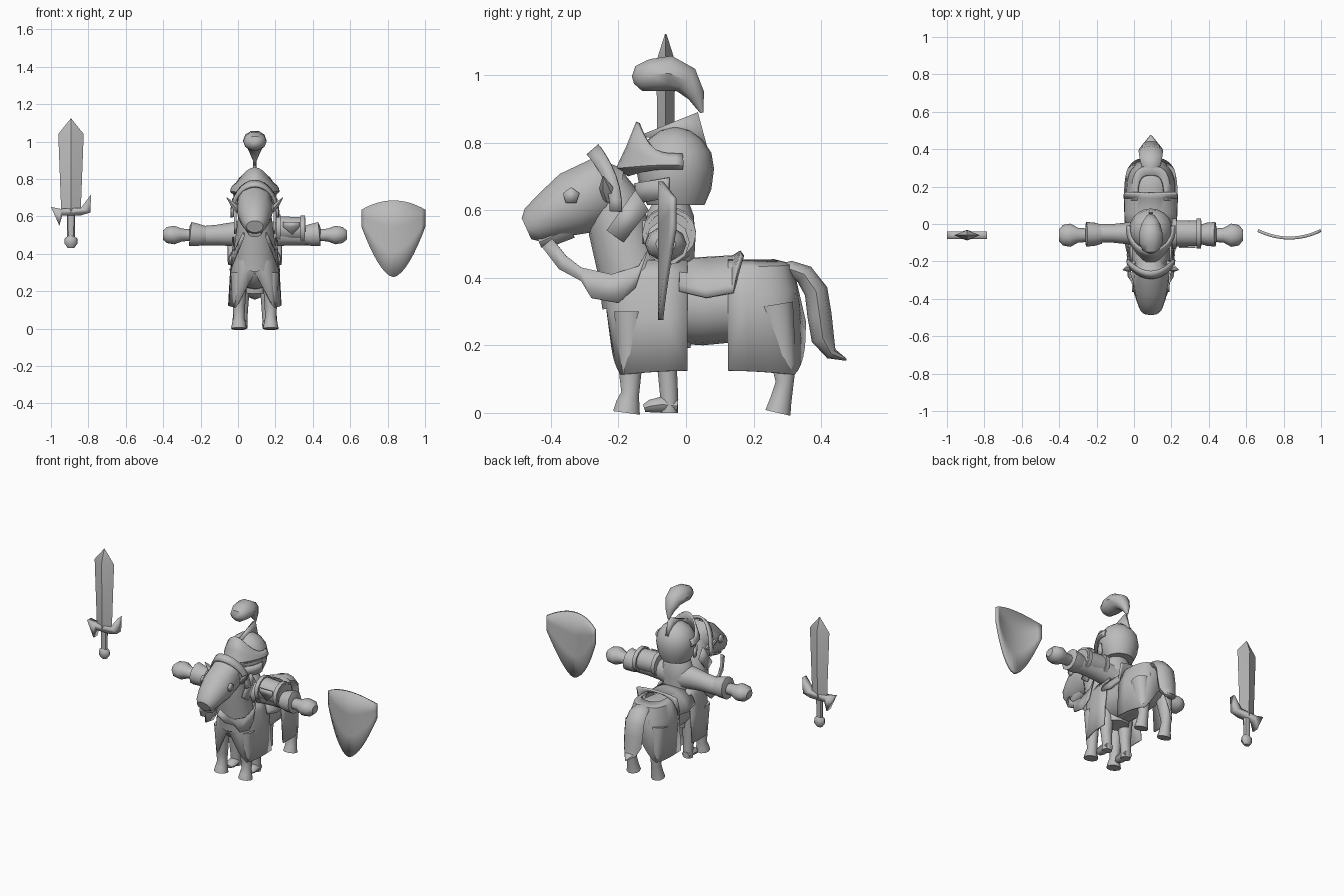
import bpy, bmesh, math
from mathutils import Vector

CX = 0.09  # centre line of horse and rider
X, Y, Z = Vector((1, 0, 0)), Vector((0, 1, 0)), Vector((0, 0, 1))
grey = bpy.data.materials.new("plain_grey")
grey.diffuse_color = (0.5, 0.5, 0.5, 1)


def finish(name, bm, thick=0.0, angle=40):
    bmesh.ops.recalc_face_normals(bm, faces=bm.faces)
    me = bpy.data.meshes.new(name)
    bm.to_mesh(me)
    bm.free()
    me.materials.append(grey)
    ob = bpy.data.objects.new(name, me)
    bpy.context.collection.objects.link(ob)
    if thick:
        mod = ob.modifiers.new("thickness", 'SOLIDIFY')
        mod.thickness, mod.offset = thick, 0
    bpy.ops.object.select_all(action='DESELECT')
    ob.select_set(True)
    bpy.context.view_layer.objects.active = ob
    bpy.ops.object.shade_smooth_by_angle(angle=math.radians(angle))
    return ob


def loft(name, rings, n=12, side=X, angle=40):
    """rings: (x, y, z, half size along side, half size across)"""
    bm = bmesh.new()
    c = [Vector(r[:3]) for r in rings]
    loops = []
    for i, r in enumerate(rings):
        t = (c[min(i + 1, len(c) - 1)] - c[max(i - 1, 0)]).normalized()
        nrm = t.cross(side).normalized()
        loops.append([bm.verts.new(c[i] + side * r[3] * math.cos(a) + nrm * r[4] * math.sin(a))
                      for a in (k * math.tau / n for k in range(n))])
    for p, q in zip(loops, loops[1:]):
        for k in range(n):
            bm.faces.new((p[k], p[(k + 1) % n], q[(k + 1) % n], q[k]))
    bm.faces.new(loops[0])
    bm.faces.new(loops[-1])
    return finish(name, bm, angle=angle)


def mid(rings):
    return [(CX, *r) for r in rings]


def sheet(name, rows, thick):
    bm = bmesh.new()
    vs = [[bm.verts.new(p) for p in r] for r in rows]
    for p, q in zip(vs, vs[1:]):
        for k in range(len(p) - 1):
            bm.faces.new((p[k], p[k + 1], q[k + 1], q[k]))
    return finish(name, bm, thick)


def plate(name, pts, thick):
    bm = bmesh.new()
    bm.faces.new([bm.verts.new(p) for p in pts])
    return finish(name, bm, thick)


# Horse body, neck, head
loft("horse_body", mid([(-.21, .36, .06, .07), (-.17, .35, .1, .11), (-.1, .33, .12, .12), (.05, .315, .115, .115),
                        (.2, .33, .125, .115), (.28, .335, .11, .1), (.325, .34, .06, .06)]), 16)
loft("horse_neck", mid([(-.14, .33, .115, .11), (-.165, .44, .11, .1), (-.2, .55, .095, .09),
                        (-.22, .64, .085, .08), (-.235, .7, .06, .05)]), 16)
loft("horse_head", mid([(-.19, .655, .06, .07), (-.25, .66, .1, .1), (-.33, .62, .095, .1),
                        (-.4, .585, .08, .075), (-.45, .555, .062, .058), (-.472, .545, .045, .035)]), 14)
loft("horse_jaw", mid([(-.34, .545, .04, .03), (-.4, .52, .045, .028), (-.435, .505, .035, .018)]), 10)
loft("horse_tail", mid([(.27, .42, .03, .02), (.31, .425, .05, .025), (.35, .41, .06, .03), (.385, .36, .065, .035),
                        (.395, .29, .065, .036), (.405, .22, .06, .034), (.43, .175, .04, .018), (.475, .157, .004, .003)]), 8)

for s in (-1, 1):
    x = CX + s * .085
    # Legs with hooves
    loft("front_leg", [(x, -.165, .3, .045, .05), (x, -.165, .12, .033, .035), (x, -.165, .06, .03, .028),
                       (x, -.172, .03, .036, .036), (x, -.176, 0, .042, .042)], 10)
    loft("rear_leg", [(x, .26, .32, .05, .06), (x, .29, .14, .035, .038), (x, .292, .09, .03, .028),
                      (x, .28, .035, .035, .034), (x, .272, 0, .042, .04)], 10)
    # Rider legs and boots
    x = CX + s * .07
    loft("rider_leg", [(x, -.06, .3, .05, .05), (x, -.055, .12, .035, .03), (x, -.05, .05, .03, .028),
                       (x, -.05, 0, .03, .027)], 10)
    loft("rider_boot", [(x, -.025, .02, .026, .02), (x, -.07, .025, .032, .025), (x, -.105, .02, .032, .02),
                        (x, -.124, .014, .018, .012)], 10)
    # Horse ears, eyes, neck plates
    x = CX + s * .09
    loft("horse_ear", [(x, -.22, .63, .025, .015), (CX + s * .12, -.235, .665, .022, .015),
                       (CX + s * .15, -.245, .7, .002, .002)], 6, Y)
    plate("horse_eye", [(CX + s * .096, -.34 + .026 * math.cos(a), .642 + .026 * math.sin(a))
                        for a in (math.radians(90 + 72 * k) for k in range(5))], .009)
    plate("neck_plate", [(CX + s * .105, y, z) for y, z in
                         ((-.235, .54), (-.15, .66), (-.11, .6), (-.185, .505))], .012)
    # Reins from mouth to hands
    top = [(.06, -.395, .515), (.085, -.355, .465), (.1, -.31, .43), (.115, -.22, .41), (.118, -.14, .435), (.115, -.11, .49)]
    low = [(.06, -.425, .49), (.085, -.375, .425), (.1, -.31, .39), (.12, -.28, .34), (.125, -.2, .325), (.12, -.15, .37)]
    sheet("rein", [[(CX + s * p[0], p[1], p[2]) for p in r] for r in (top, low)], .008)
    # Rider arm, cuff, fist
    arm = lambda d, y, z, a, b: (CX + s * d, y, z, a, b)
    loft("rider_arm", [arm(.02, -.05, .5, .075, .08), arm(.11, -.05, .505, .06, .065), arm(.2, -.05, .5, .05, .055),
                       arm(.31, -.05, .495, .05, .05)], 12, Y)
    loft("glove_cuff", [arm(.26, -.055, .5, .05, .05), arm(.3, -.055, .5, .062, .062),
                        arm(.345, -.055, .505, .066, .068), arm(.35, -.055, .505, .04, .04)], 10, Y)
    loft("fist", [arm(.33, -.06, .5, .035, .032), arm(.39, -.06, .5, .04, .036), arm(.43, -.06, .5, .062, .052),
                  arm(.47, -.06, .5, .055, .045), arm(.492, -.06, .5, .03, .025)], 10, Y)

# Browband tilted over the horse's forehead
sheet("browband", [[(CX + r * math.sin(a), -.225 - .065 * math.cos(a) ** 2 + dy, .61 + (.15 + dz) * math.cos(a))
                    for a in (math.radians(-95 + 190 * k / 16) for k in range(17))]
                   for r, dy, dz in ((.12, 0, 0), (.125, .035, .03))], .014)


# Cloth covering, open below at the front or back
def cloth(name, y0, length, rows, arch):
    out = []
    for f, w, l in rows:
        row = []
        for k in range(29):
            a = math.radians(-90 + 180 * k / 28)
            sn, cs = math.sin(a), max(0, math.cos(a))
            x = w * math.copysign(abs(sn) ** .65, sn)
            low = .125 - .015 * cs + arch * max(0, 1 - abs(x) / .1) * (cs > .4)
            row.append((CX + x, y0 + length * l * cs ** .6, .45 + (low - .45) * f))
        out.append(row)
    sheet(name, out, .01)


cloth("front_cloth", .005, -.235, ((0, .09, 1.0), (.15, .115, 1.05), (.5, .127, 1.03), (1, .138, .96)), .19)
cloth("rear_cloth", .125, .225, ((0, .07, .6), (.06, .1, .8), (.3, .125, .87), (1, .138, 1)), .16)

# Saddle blanket with raised back
sheet("saddle", [[(CX + w * math.sin(a), y, zb + (zt - zb) * math.cos(a))
                  for a in (math.radians(-90 + 180 * k / 16) for k in range(17))]
                 for y, w, zt, zb in ((-.02, .132, .45, .36), (.06, .135, .455, .34), (.14, .138, .46, .355),
                                      (.165, .14, .475, .46))], .014)

# Rider torso and tunic
loft("torso", mid([(-.04, .19, .07, .055), (-.045, .3, .09, .07), (-.05, .42, .09, .075), (-.05, .52, .1, .08),
                   (-.045, .59, .085, .07), (-.04, .63, .05, .05)]), 14)

# Helmet, crest fin, visor
loft("helmet", mid([(-.03, .615, .085, .085), (-.03, .66, .107, .105), (-.032, .72, .117, .115), (-.032, .77, .108, .107),
                    (-.032, .81, .08, .08), (-.032, .835, .045, .045), (-.032, .845, .01, .01)]), 20)
plate("helmet_crest", [(CX, y, z) for y, z in ((-.14, .82), (.035, .89), (.07, .76), (-.03, .8))], .02)
visor_rows = []
for r, push, ztop, zpeak in ((.112, .0, .765, .095), (.122, .02, .75, .035), (.127, .045, .735, -.01), (.118, .02, .725, -.02)):
    row = []
    for k in range(21):
        a = math.radians(-100 + 200 * k / 20)
        c = max(0, math.cos(a))
        row.append((CX + r * math.sin(a), -.03 - r * math.cos(a) - push * c ** 4, ztop + zpeak * c ** 3))
    visor_rows.append(row)
sheet("visor", visor_rows, .012)
sheet("jaw_guard", [[(CX + r * math.sin(a), -.03 - r * math.cos(a), z - .02 * math.cos(a))
                     for a in (math.radians(-80 + 160 * k / 14) for k in range(15))]
                    for r, z in ((.118, .7), (.112, .64))], .012)
loft("plume", mid([(-.157, .985, .012, .012), (-.14, .99, .045, .04), (-.1, 1.0, .063, .05), (-.05, 1.005, .063, .055),
                   (0, .985, .05, .045), (.03, .94, .028, .027), (.047, .888, .006, .005)]), 10)

# Shoulder guard on one arm: barrel, rims, strap plate
loft("arm_guard", [(.21, -.05, .535, .07, .068), (.36, -.05, .53, .068, .065)], 14, Y)
for x, z in ((.215, .535), (.345, .53)):
    loft("guard_rim", [(x - .012, -.05, z, .08, .076), (x + .012, -.05, z, .08, .076)], 14, Y)
plate("guard_strap", [(x, -.124, z) for x, z in ((.24, .57), (.33, .57), (.33, .545), (.29, .5), (.24, .545))], .009)

# Sword
SX, SY = -.893, -.06
loft("sword_blade", [(SX, SY, .62, .052, .022), (SX, SY, 1.04, .068, .028), (SX, SY, 1.122, .002, .002)], 4, X, 20)
plate("sword_guard", [(x, SY, z) for x, z in ((-1, .65), (-.95, .64), (-.84, .645), (-.785, .718), (-.79, .62),
                                              (-.84, .605), (-.94, .605), (-.955, .55))], .04)
loft("sword_grip", [(SX, SY, .48, .02, .016), (SX, SY, .62, .022, .018)], 8)
loft("sword_pommel", [(SX, SY, .432, .018, .014), (SX, SY, .455, .035, .028), (SX, SY, .48, .034, .026),
                      (SX, SY, .498, .015, .014)], 8)

# Curved shield
us = [-1 + k / 8 for k in range(17)]
sheet("shield", [[(.831 + .168 * u, -.075 + .04 * u * u,
                   (.275 + .27 * abs(u) ** 1.7) * (1 - f) + (.685 - .05 * u * u) * f) for u in us]
                 for f in (0, .33, .66, 1)], .016)
